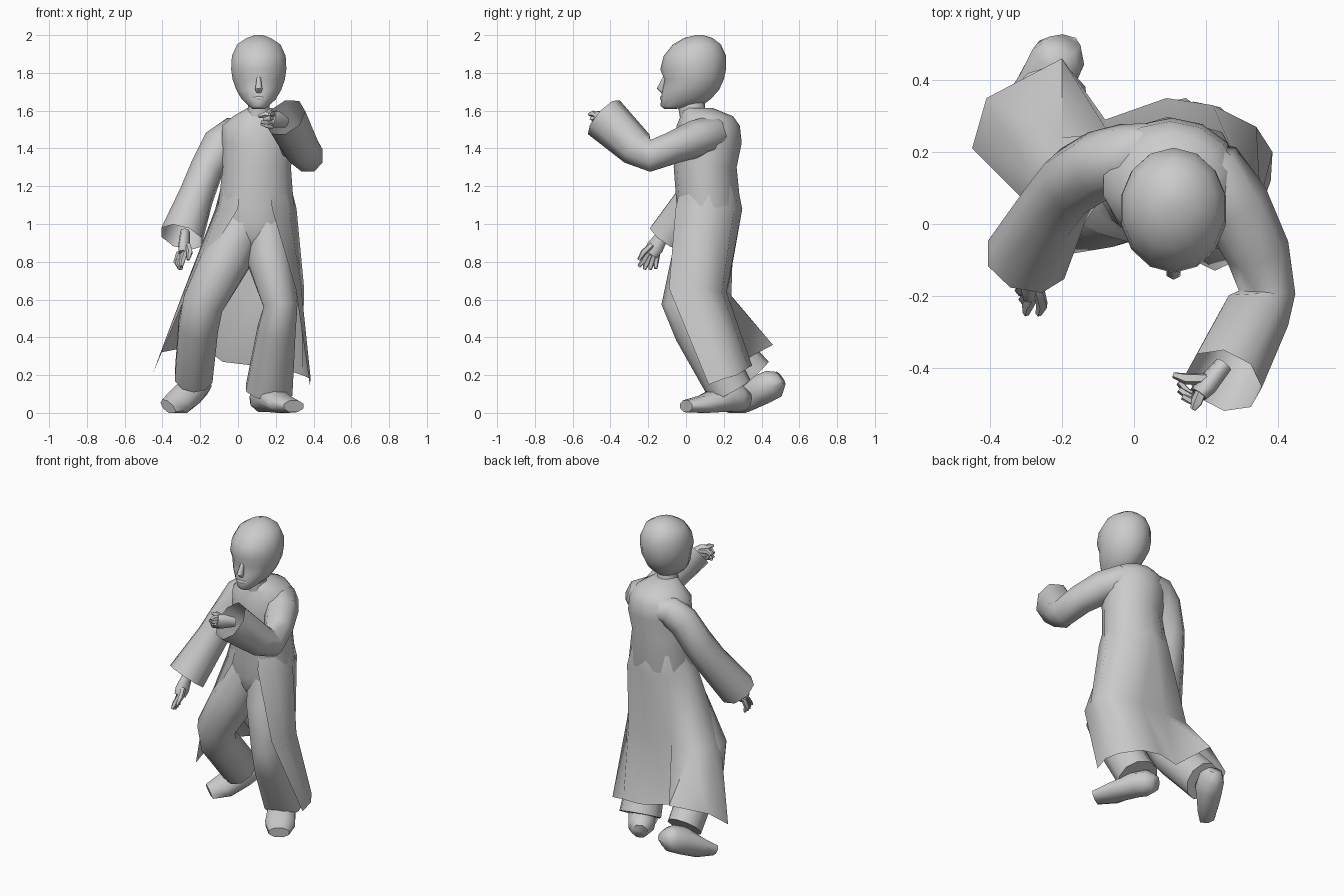
import bpy, bmesh, math
from mathutils import Vector


def loft(name, rings, closed=True, caps=(True, True)):
    """Skin consecutive rings of points with quads."""
    bm = bmesh.new()
    rows = [[bm.verts.new((p[0], p[1], max(0, p[2]))) for p in r] for r in rings]
    n = len(rows[0])
    for a, b in zip(rows, rows[1:]):
        for i in range(n if closed else n - 1):
            j = (i + 1) % n
            bm.faces.new((a[i], a[j], b[j], b[i]))
    if closed and caps[0]:
        bm.faces.new(rows[0][::-1])
    if closed and caps[1]:
        bm.faces.new(rows[-1])
    bmesh.ops.recalc_face_normals(bm, faces=bm.faces)
    me = bpy.data.meshes.new(name)
    bm.to_mesh(me)
    bm.free()
    ob = bpy.data.objects.new(name, me)
    bpy.context.collection.objects.link(ob)
    return ob


def stack(name, levels, n=12):
    """Horizontal oval rings given as (z, x0, x1, y0, y1)."""
    rings = []
    for z, x0, x1, y0, y1 in levels:
        ang = [2 * math.pi * (i + .5) / n for i in range(n)]
        rings.append([((x0 + x1) / 2 + (x1 - x0) / 2 * math.cos(a),
                       (y0 + y1) / 2 + (y1 - y0) / 2 * math.sin(a), z) for a in ang])
    return loft(name, rings)


def tube(name, path, n=8, side=(1, 0, 0), caps=(True, True)):
    """Oval rings along a path of (x, y, z, radius along side, other radius)."""
    pts = [Vector(p[:3]) for p in path]
    rings = []
    for i, p in enumerate(path):
        t = (pts[min(i + 1, len(pts) - 1)] - pts[max(i - 1, 0)]).normalized()
        u = Vector(side)
        u = (u - t * u.dot(t)).normalized()
        v = t.cross(u)
        ang = [2 * math.pi * (k + .5) / n for k in range(n)]
        rings.append([pts[i] + u * p[3] * math.cos(a) + v * p[4] * math.sin(a) for a in ang])
    return loft(name, rings, caps=caps)


def hand(side_name, wrist, palm, fingers, side):
    """Palm plus tapered fingers, each (knuckle, middle, tip)."""
    w, p = Vector(wrist), Vector(palm)
    tube(side_name + "_palm", [(*w, .03, .025), (*p, .048, .03), (*(p + (p - w) * .4), .04, .024)], 8, side)
    for k, (a, b, c) in enumerate(fingers):
        tube(f"{side_name}_finger_{k + 1}", [(*a, .016, .016), (*b, .017, .017), (*c, .009, .009)], 5, side)


# head, neck and face
cx = .11
head = [(1.61, .035, -.115, -.05), (1.625, .055, -.135, .08), (1.66, .092, -.132, .13),
        (1.71, .122, -.128, .175), (1.765, .142, -.115, .2), (1.82, .15, -.136, .212),
        (1.89, .146, -.118, .212), (1.95, .118, -.07, .185), (1.985, .065, -.01, .14), (2.0, .02, .05, .09)]
stack("head", [(z, cx - w, cx + w, a, b) for z, w, a, b in head], 14)
stack("neck", [(1.55, .03, .19, -.03, .13), (1.61, .05, .17, -.04, .1), (1.7, .05, .17, -.03, .1)], 10)
tube("nose", [(cx, -.105, 1.785, .01, .012), (cx, -.135, 1.715, .022, .02), (cx, -.115, 1.695, .014, .012)], 6)
tube("lips", [(cx - .035, -.115, 1.664, .006, .006), (cx, -.131, 1.667, .011, .008),
              (cx + .035, -.115, 1.664, .006, .006)], 6, (0, 0, 1))

# torso with hips
stack("torso", [(.84, .03, .15, .02, .14), (.92, -.06, .24, -.03, .19), (1.0, -.1, .285, -.045, .25),
                (1.1, -.11, .30, -.05, .288),
                (1.3, -.085, .285, -.065, .268), (1.43, -.09, .30, -.06, .295),
                (1.52, -.09, .29, -.05, .285), (1.57, -.03, .25, -.03, .25), (1.615, .05, .18, -.02, .14)], 14)

# long coat skirt, open at the front; its upper edge tucks into the waist
waist = [(.18, -.055, 1.08), (.27, .0, 1.08), (.31, .12, 1.08), (.245, .255, 1.08), (.095, .298, 1.08),
         (-.05, .255, 1.08), (-.12, .15, 1.08), (-.1, .03, 1.08), (.0, -.055, 1.08)]
tuck = [(.095 + (x - .095) * .86, .12 + (y - .12) * .86, 1.2) for x, y, z in waist]
coat = [
    tuck, waist,
    [(.305, -.09, .66), (.335, .0, .66), (.35, .1, .66), (.28, .19, .64), (.12, .215, .64),
     (-.05, .22, .64), (-.2, .24, .62), (-.29, .14, .64), (-.26, .02, .66)],
    [(.38, .12, .15), (.385, .2, .18), (.34, .27, .2), (.22, .33, .24), (.09, .35, .25),
     (-.08, .29, .27), (-.2, .46, .36), (-.41, .35, .32), (-.45, .21, .21)]]
loft("coat_skirt", coat, closed=False)

# trouser legs
tube("left_trouser", [(.15, .1, 1.02, .12, .13), (.165, .07, .82, .125, .145), (.225, .01, .57, .095, .14),
                      (.205, .06, .44, .105, .125), (.165, .235, .12, .13, .12)], 10)
tube("right_trouser", [(.04, .1, 1.02, .12, .13), (-.06, .07, .82, .135, .135), (-.185, .04, .58, .115, .125),
                       (-.21, .1, .46, .11, .12), (-.235, .35, .19, .105, .12)], 10)

# shoes
tube("left_shoe", [(.105, .325, .06, .05, .05), (.13, .275, .075, .08, .078), (.17, .21, .08, .085, .08),
                   (.24, .09, .045, .095, .05), (.295, .0, .035, .065, .034)], 8, (.88, .47, 0))
tube("right_shoe", [(-.2, .5, .185, .055, .04), (-.21, .465, .155, .075, .08), (-.245, .39, .12, .08, .085),
                    (-.31, .31, .06, .08, .055), (-.37, .235, .03, .055, .032)], 8, (.83, .55, 0))

# wide sleeves, open at the cuffs
tube("left_sleeve", [(.14, .19, 1.47, .08, .09), (.21, .14, 1.475, .105, .1), (.28, .05, 1.45, .1, .1),
                     (.345, -.08, 1.40, .09, .085), (.37, -.19, 1.36, .085, .09), (.335, -.26, 1.4, .1, .1),
                     (.25, -.435, 1.565, .11, .125)], 8, (.87, -.49, 0), (True, False))
tube("right_sleeve", [(.05, .2, 1.48, .08, .08), (-.02, .19, 1.475, .095, .09), (-.095, .165, 1.42, .1, .095),
                      (-.17, .12, 1.28, .092, .1), (-.22, .05, 1.15, .095, .1),
                      (-.3, -.1, .93, .12, .11)], 8, (1, 0, 0), (True, False))

# hands
hand("left", (.25, -.39, 1.54), (.2, -.45, 1.555),
     [((.19, -.46, 1.575), (.175, -.495, 1.585), (.165, -.515, 1.58)),
      ((.185, -.46, 1.56), (.165, -.495, 1.56), (.135, -.48, 1.555)),
      ((.185, -.46, 1.54), (.16, -.485, 1.54), (.125, -.46, 1.54)),
      ((.185, -.45, 1.52), (.155, -.475, 1.525), (.125, -.44, 1.53)),
      ((.2, -.43, 1.57), (.145, -.43, 1.58), (.11, -.42, 1.57))], (.3, .1, 1))
hand("right", (-.28, -.11, .96), (-.285, -.165, .875),
     [((-.28, -.2, .85), (-.295, -.225, .805), (-.3, -.25, .775)),
      ((-.29, -.19, .84), (-.305, -.21, .79), (-.3, -.22, .76)),
      ((-.3, -.17, .84), (-.315, -.185, .79), (-.305, -.19, .76)),
      ((-.31, -.15, .85), (-.325, -.16, .80), (-.31, -.16, .765)),
      ((-.265, -.18, .89), (-.255, -.225, .85), (-.265, -.25, .81))], (.3, 1, 0))

# soft shading that keeps hems and creases sharp
for ob in bpy.context.collection.objects:
    ob.select_set(True)
    bpy.context.view_layer.objects.active = ob
bpy.ops.object.shade_smooth_by_angle(angle=math.radians(65))
